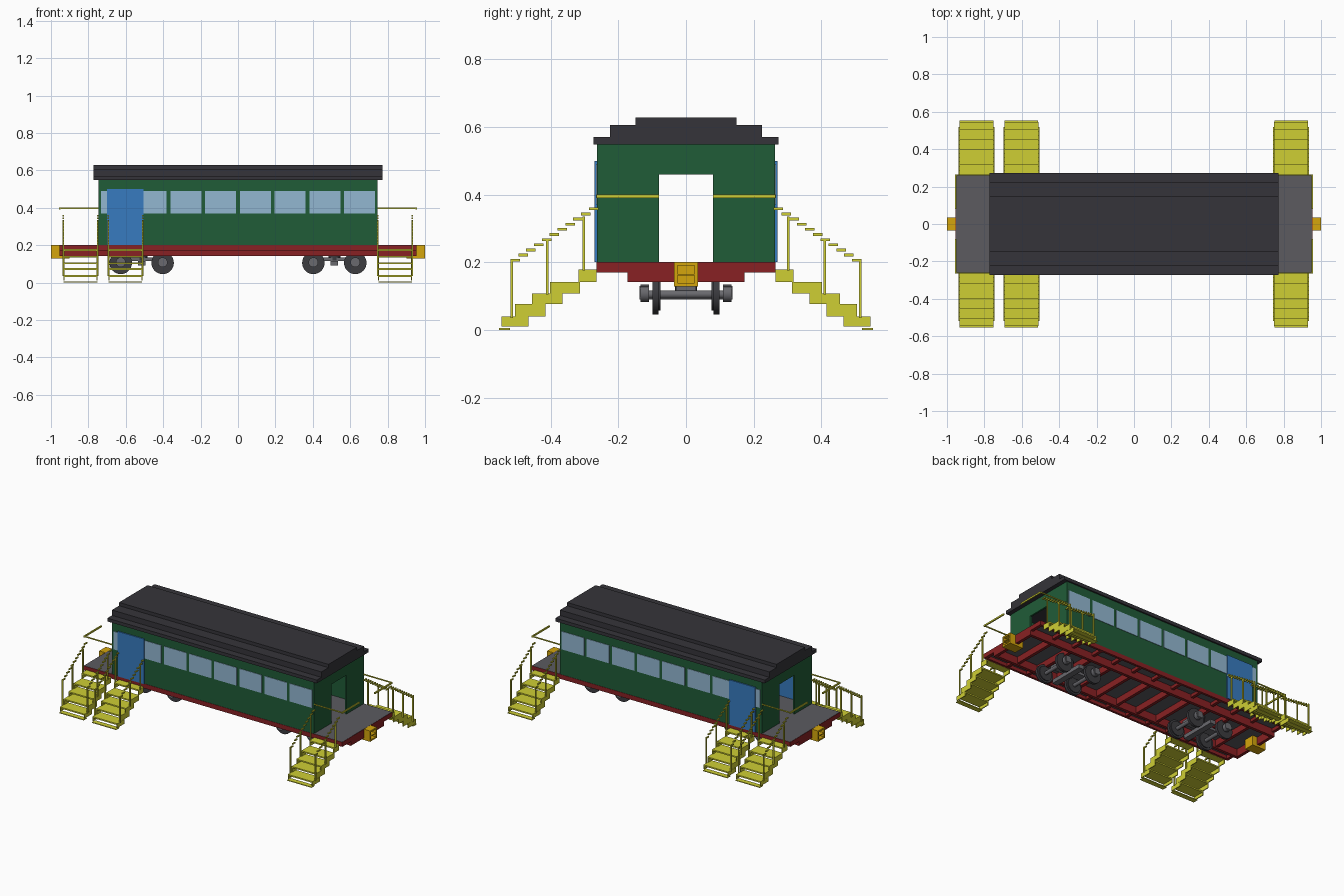
import bpy, bmesh
from mathutils import Matrix, Vector

if "Cube" in bpy.data.objects:
    bpy.data.objects.remove(bpy.data.objects["Cube"])


def mat(name, rgb):
    m = bpy.data.materials.new(name)
    m.diffuse_color = [(c / 255) ** 2.2 for c in rgb] + [1]
    m.use_nodes = True
    m.node_tree.nodes["Principled BSDF"].inputs["Base Color"].default_value = m.diffuse_color
    return m


GREEN = mat("green_paint", (37, 92, 58))
RED = mat("red_paint", (135, 38, 40))
ROOF = mat("roof_dark", (56, 55, 60))
DECK = mat("deck_grey", (92, 91, 96))
YELLOW = mat("yellow_paint", (205, 205, 55))
GOLD = mat("gold_paint", (212, 165, 20))
BLUE = mat("door_blue", (58, 122, 190))
GLASS = mat("glass_blue", (145, 182, 208))
IRON = mat("iron_dark", (62, 62, 66))
STEEL = mat("steel_grey", (105, 105, 110))


def finish(name, bm, m):
    me = bpy.data.meshes.new(name)
    bm.to_mesh(me)
    bm.free()
    ob = bpy.data.objects.new(name, me)
    bpy.context.collection.objects.link(ob)
    me.materials.append(m)
    return ob


def boxes(name, items, m):
    """One object from boxes given as (x0, x1, y0, y1, z0, z1)."""
    bm = bmesh.new()
    for x0, x1, y0, y1, z0, z1 in items:
        c = Vector((x0 + x1, y0 + y1, z0 + z1)) / 2
        s = (abs(x1 - x0), abs(y1 - y0), abs(z1 - z0))
        bmesh.ops.create_cube(bm, size=1, matrix=Matrix.Translation(c) @ Matrix.Diagonal((*s, 1)))
    return finish(name, bm, m)


def discs(name, items, m, axis="Y"):
    """One object from cylinders given as (centre, radius, length)."""
    bm = bmesh.new()
    rot = Matrix.Rotation(1.5707963, 4, "X") if axis == "Y" else Matrix()
    for c, r, d in items:
        bmesh.ops.create_cone(bm, cap_ends=True, segments=32, radius1=r, radius2=r, depth=d,
                              matrix=Matrix.Translation(c) @ rot)
    ob = finish(name, bm, m)
    bpy.ops.object.select_all(action="DESELECT")
    ob.select_set(True)
    bpy.context.view_layer.objects.active = ob
    bpy.ops.object.shade_smooth_by_angle()
    return ob


SIDES = ((-1, "front"), (1, "back"))
ENDS = ((-1, "left"), (1, "right"))
T = 0.012  # wall thickness

# Stepped roof
boxes("roof", [(-.773, .773, -.273, .273, .548, .57),
               (-.773, .773, -.225, .225, .57, .606),
               (-.773, .773, -.15, .15, .606, .628)], ROOF)

# Deck floor
boxes("deck", [(-.953, .953, -.263, .263, .193, .201)], DECK)

# Side walls with windows and passenger doors
for s, side in SIDES:
    boxes(side + "_wall", [(-.745, .745, s * (.263 - T), s * .263, .2, .548)], GREEN)
    panes = []
    for i in range(8):
        x = -.65 + i * .1857
        panes.append((x - .083, x + .083, s * (.26 - T), s * .266, .37, .49))
    boxes(side + "_windows", panes, GLASS)
    boxes(side + "_door", [(-.7, -.505, s * (.258 - T), s * .27, .2, .5)], BLUE)

# End walls with open doorways
for e, end in ENDS:
    x0, x1 = e * (.745 - T), e * .745
    boxes(end + "_end_wall", [(x0, x1, -.263, -.08, .2, .548), (x0, x1, .08, .263, .2, .548),
                              (x0, x1, -.08, .08, .46, .548)], GREEN)
    # Platform guard rails
    rails = []
    for s, _ in SIDES:
        rails.append((e * .948, e * .956, s * .08, s * .265, .39, .4))
        rails.append((e * .745, e * .956, s * .259, s * .265, .393, .4))
    boxes(end + "_guard_rails", rails, YELLOW)
    # Hollow coupler
    c0, c1 = e * .9, e * 1.0
    boxes(end + "_coupler", [(c0, c1, -.035, .035, .19, .2), (c0, c1, -.035, .035, .128, .138),
                             (c0, c1, -.035, -.025, .138, .19), (c0, c1, .025, .035, .138, .19),
                             (c0, c0 + e * .06, -.025, .025, .138, .19),
                             (c0, c1, -.025, .025, .16, .165)], GOLD)

# Underframe: rails, outer sills, end beams and cross beams
frame = []
for s, _ in SIDES:
    frame.append((-.955, .955, s * .153, s * .173, .142, .194))
    frame.append((-.955, .955, s * .25, s * .265, .17, .2))
for e, _ in ENDS:
    frame.append((e * .935, e * .955, -.265, .265, .17, .2))
    frame.append((e * .935, e * .955, -.155, .155, .142, .194))
for i in range(1, 12):
    x = -.93 + i * .155
    frame.append((x - .01, x + .01, -.155, .155, .15, .194))
    for s, _ in SIDES:
        frame.append((x - .01, x + .01, s * .173, s * .25, .172, .194))
boxes("underframe", frame, RED)

# Bogies
for e, end in ENDS:
    cx = e * .515
    axles = [cx - .112, cx + .112]
    discs(end + "_wheels", [((x, s * .09, .105), .06, .018) for x in axles for s in (-1, 1)]
          + [((x, s * .08, .105), .048, .01) for x in axles for s in (-1, 1)], IRON)
    discs(end + "_axles", [((x, 0, .105), .012, .24) for x in axles]
          + [((x, s * .122, .108), .026, .026) for x in axles for s in (-1, 1)], STEEL)
    boxes(end + "_bogie_frame", [(cx - .02, cx + .02, -.125, .125, .09, .116),
                                 (cx - .112, cx + .112, -.03, .03, .116, .134)]
          + [(x - .018, x + .018, s * .112, s * .138, .09, .13)
             for x in axles for s in (-1, 1)], STEEL)
    discs(end + "_bogie_pivot", [((cx, 0, .155), .032, .076)], IRON, "Z")

# Steps with side plates, posts and stepped handrails
STEPS = [(.265, .318, .142, .178), (.313, .402, .107, .142), (.365, .455, .077, .107),
         (.415, .505, .04, .077), (.465, .545, .01, .039)]
POSTS = [(.515, .035, .205), (.41, .105, .27), (.302, .175, .335)]
for name, xc in (("left_end", -.842), ("door", -.602), ("right_end", .84)):
    for s, side in SIDES:
        parts = [(xc - .09, xc + .09, s * .52, s * .553, 0, .005)]
        for y0, y1, z0, z1 in STEPS:
            parts.append((xc - .09, xc + .09, s * y0, s * y1, z1 - .009, z1))
            for k in (-1, 1):
                parts.append((xc + k * .085, xc + k * .091, s * y0, s * y1, z0, z1))
        boxes(f"{side}_{name}_steps", parts, YELLOW)
        rail = []
        for k in (-1, 1):
            x0, x1 = xc + k * .088, xc + k * .096
            for y, z0, z1 in POSTS:
                rail.append((x0, x1, s * (y - .004), s * (y + .004), z0, z1))
            for i in range(11):
                y, z = .505 - i * .0232, .206 + i * .0152
                rail.append((x0, x1, s * (y - .014), s * (y + .014), z - .004, z + .004))
        boxes(f"{side}_{name}_handrails", rail, YELLOW)
